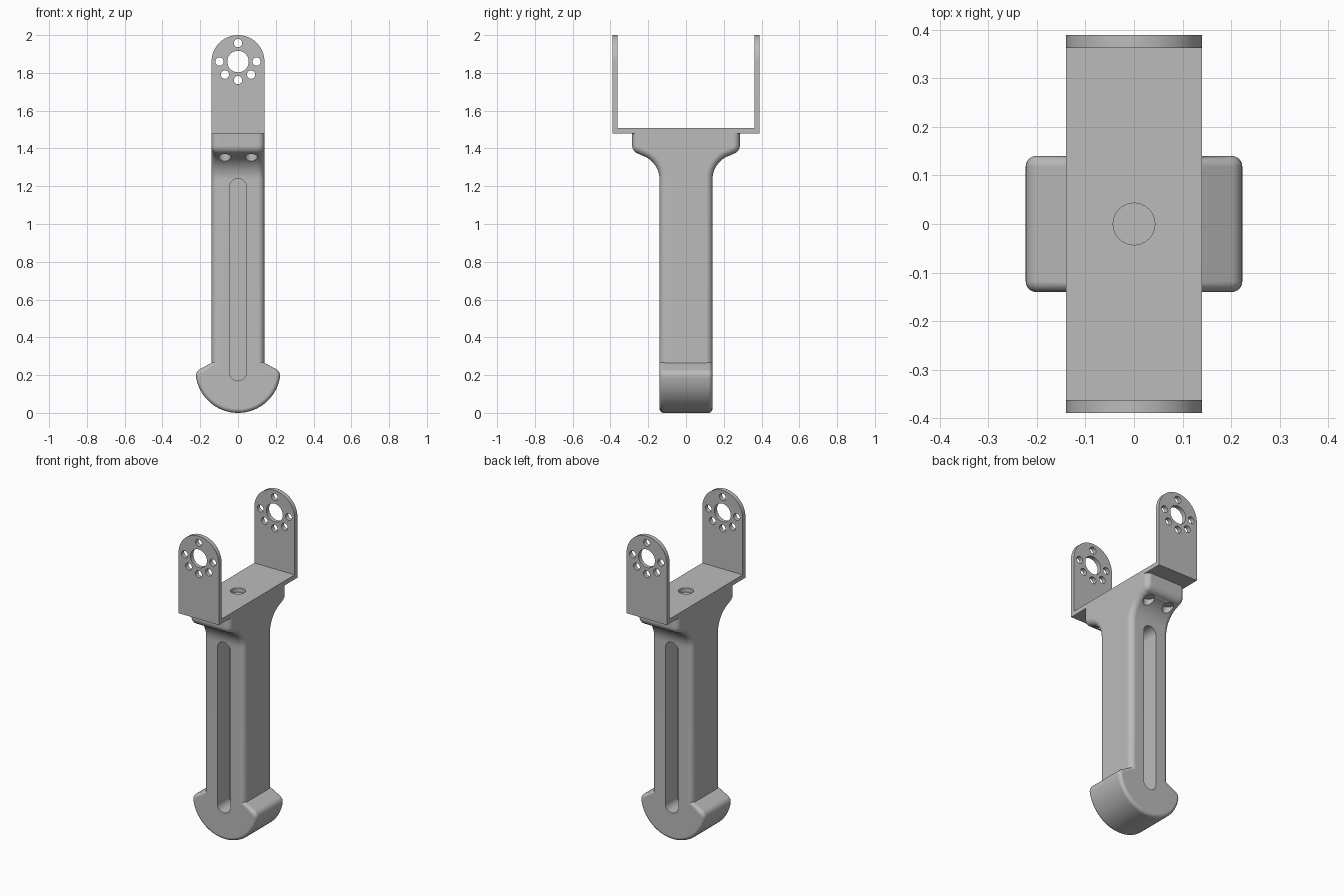
import bpy, bmesh, math

if "Cube" in bpy.data.objects:
    bpy.data.objects.remove(bpy.data.objects["Cube"])

grey = bpy.data.materials.new("plain grey")
grey.diffuse_color = (0.5, 0.5, 0.5, 1)
grey.use_nodes = True
grey.node_tree.nodes["Principled BSDF"].inputs["Base Color"].default_value = grey.diffuse_color


def arc(cx, cy, r, a0, a1, n):
    return [(cx + r * math.cos(math.radians(a0 + (a1 - a0) * i / n)),
             cy + r * math.sin(math.radians(a0 + (a1 - a0) * i / n))) for i in range(n + 1)]


def prism(name, pts, axis, a, b, bevel=0, keep_sharp=None):
    """Extrude a 2D outline along an axis; optionally round the outline edges."""
    place = {"x": lambda p, t: (t, p[0], p[1]),
             "y": lambda p, t: (p[0], t, p[1]),
             "z": lambda p, t: (p[0], p[1], t)}[axis]
    k = "xyz".index(axis)
    bm = bmesh.new()
    lo = [bm.verts.new(place(p, a)) for p in pts]
    hi = [bm.verts.new(place(p, b)) for p in pts]
    bm.faces.new(lo)
    bm.faces.new(hi)
    n = len(pts)
    for i in range(n):
        j = (i + 1) % n
        bm.faces.new((lo[i], lo[j], hi[j], hi[i]))
    bmesh.ops.recalc_face_normals(bm, faces=bm.faces)
    if bevel:
        edges = [e for e in bm.edges
                 if abs(e.verts[0].co[k] - e.verts[1].co[k]) < 1e-6 and not keep_sharp(e)]
        bmesh.ops.bevel(bm, geom=edges, offset=bevel, segments=6, profile=0.5,
                        affect="EDGES", clamp_overlap=False)
    me = bpy.data.meshes.new(name)
    bm.to_mesh(me)
    bm.free()
    me.materials.append(grey)
    ob = bpy.data.objects.new(name, me)
    bpy.context.collection.objects.link(ob)
    return ob


def circle(cx, cy, r, n=32):
    return arc(cx, cy, r, 0, 360, n)[:-1]


def boolean(ob, other, op="DIFFERENCE"):
    bpy.context.view_layer.objects.active = ob
    m = ob.modifiers.new("cut", "BOOLEAN")
    m.operation, m.solver, m.object = op, "EXACT", other
    bpy.ops.object.modifier_apply(modifier=m.name)
    bpy.data.objects.remove(other)


def smooth(ob):
    bpy.ops.object.select_all(action="DESELECT")
    ob.select_set(True)
    bpy.context.view_layer.objects.active = ob
    bpy.ops.object.shade_smooth_by_angle(angle=math.radians(30))
    ob.modifiers.new("normals", "WEIGHTED_NORMAL").keep_sharp = True


def level(z):
    return lambda e: all(abs(v.co.z - z) < 1e-4 for v in e.verts)


# Leg column with flared top (side profile)
half = ([(0.14, 0.2)] + arc(0.275, 1.235, 0.135, 180, 105, 14)
        + arc(0.24, 1.415, 0.045, -80, 0, 8) + [(0.285, 1.48)])
leg = prism("leg", half + [(-y, z) for y, z in reversed(half)], "x", -0.14, 0.14, 0.035,
            lambda e: level(0.2)(e) or level(1.48)(e))

# Rounded foot (front profile)
right = (arc(0, 0.225, 0.225, -90, -8, 24)
         + [(0.222, 0.207), (0.215, 0.220), (0.204, 0.230), (0.12, 0.276)])
foot = prism("foot", right + [(-x, z) for x, z in reversed(right[1:])], "y", -0.14, 0.14, 0.022,
             level(0.276))
boolean(leg, foot, "UNION")

# Long slots and screw pockets, front and back
slot = arc(0, 1.195, 0.045, 0, 180, 16) + arc(0, 0.215, 0.045, 180, 360, 16)
for s in (-1, 1):
    boolean(leg, prism("slot_cutter", slot, "y", s * 0.02, s * 0.3))
    for x in (-0.07, 0.07):
        boolean(leg, prism("pocket_cutter", circle(x, s * 0.215, 0.033), "z", 1.25, 1.375))
smooth(leg)

# Bracket base with centre hole
base = prism("bracket_base", [(-0.14, -0.362), (0.14, -0.362), (0.14, 0.362), (-0.14, 0.362)],
             "z", 1.48, 1.508)
boolean(base, prism("hole_cutter", circle(0, 0, 0.043), "z", 1.4, 1.6))
smooth(base)

# Bracket arms with a bearing hole and six bolt holes
outline = [(-0.14, 1.48), (0.14, 1.48)] + arc(0, 1.86, 0.14, 0, 180, 40)
for s, name in ((-1, "front_arm"), (1, "back_arm")):
    arm = prism(name, outline, "y", s * 0.362, s * 0.389)
    holes = [(0, 1.86, 0.057)]
    for a in (0, 90, 180, 225, 270, 315):
        holes.append((0.098 * math.cos(math.radians(a)),
                      1.86 + 0.098 * math.sin(math.radians(a)), 0.022))
    for x, z, r in holes:
        boolean(arm, prism("hole_cutter", circle(x, z, r), "y", s * 0.3, s * 0.45))
    smooth(arm)
